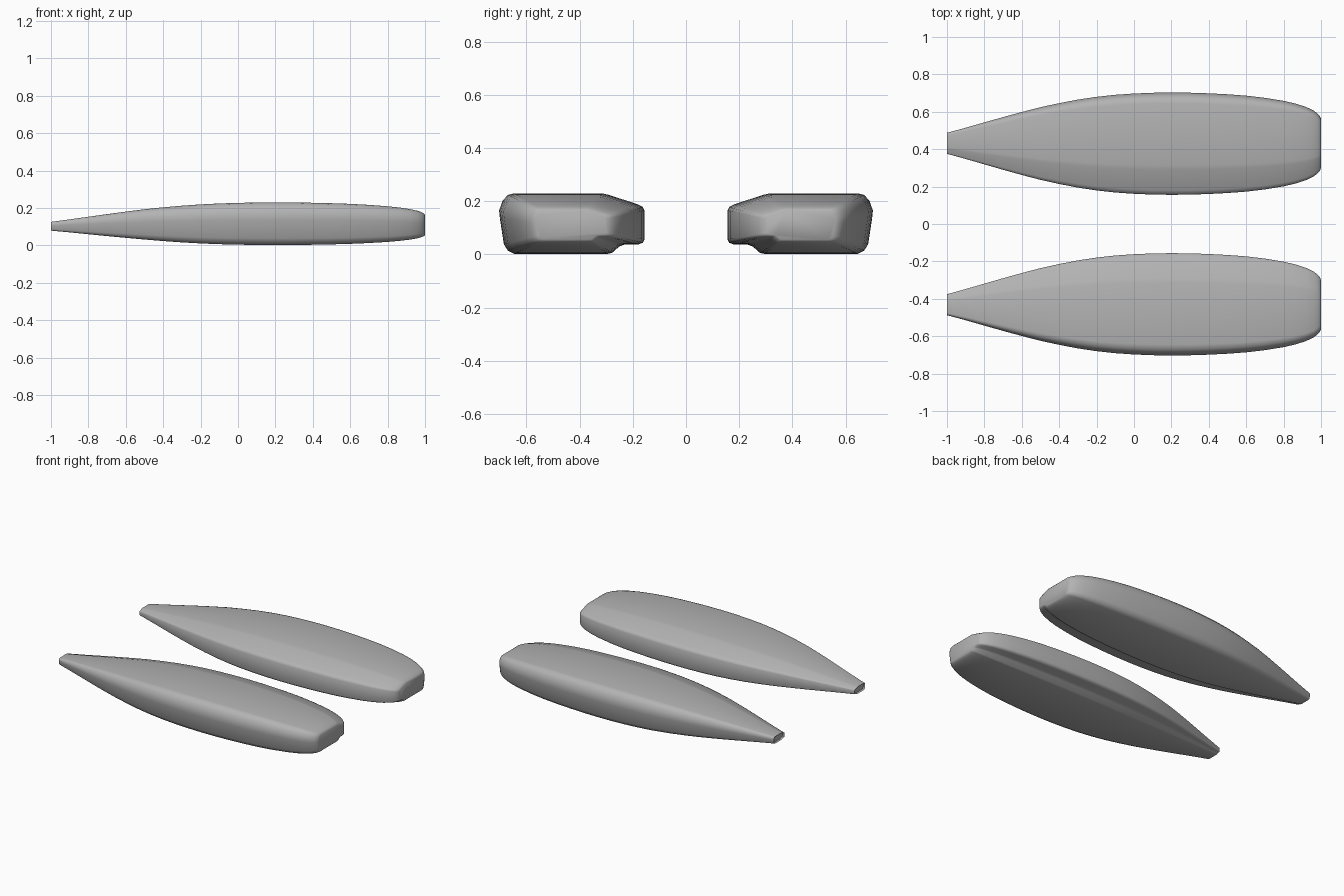
import bpy, bmesh, math

if "Cube" in bpy.data.objects:
    bpy.data.objects.remove(bpy.data.objects["Cube"])

# Cross-section at the widest station (y, z)
SECTION = [(0.156, 0.165), (0.162, 0.178), (0.180, 0.188), (0.29, 0.224), (0.315, 0.230),
           (0.645, 0.230), (0.670, 0.224), (0.690, 0.202), (0.703, 0.165), (0.700, 0.135),
           (0.685, 0.038), (0.670, 0.014), (0.645, 0.002), (0.295, 0.002), (0.278, 0.006),
           (0.252, 0.029), (0.232, 0.037), (0.178, 0.038), (0.162, 0.044), (0.156, 0.056)]
CY = 0.432

# Stations along the length (x, scale of the section)
STATIONS = [(-1, 0.205), (-0.9, 0.305), (-0.8, 0.41), (-0.7, 0.515), (-0.6, 0.615), (-0.5, 0.71),
            (-0.4, 0.79), (-0.3, 0.86), (-0.2, 0.915), (-0.1, 0.955), (0, 0.98), (0.1, 0.995),
            (0.2, 1), (0.3, 0.996), (0.4, 0.984), (0.5, 0.965), (0.6, 0.938), (0.7, 0.895),
            (0.8, 0.835), (0.86, 0.785), (0.92, 0.715), (0.96, 0.645), (0.98, 0.59),
            (0.993, 0.54), (1, 0.48)]

grey = bpy.data.materials.new("dark_grey")
grey.diffuse_color = (0.45, 0.45, 0.45, 1)
grey.use_nodes = True
grey.node_tree.nodes["Principled BSDF"].inputs["Base Color"].default_value = grey.diffuse_color


def make_pod(name, side):
    bm = bmesh.new()
    rings = []
    for x, s in STATIONS:
        cz = 0.104 if x > -0.5 else 0.104 + 0.008 * (x + 0.5)
        rings.append([bm.verts.new((x, side * (CY + (y - CY) * s), cz + (z - 0.104) * s))
                      for y, z in SECTION])
    n = len(SECTION)
    for a, b in zip(rings, rings[1:]):
        for i in range(n):
            j = (i + 1) % n
            bm.faces.new((a[i], a[j], b[j], b[i]))
    # closed nose and slightly recessed tail cap
    bm.faces.new(rings[-1])
    tail = bm.faces.new(rings[0])
    bmesh.ops.recalc_face_normals(bm, faces=bm.faces)
    bmesh.ops.inset_region(bm, faces=[tail], thickness=0.004, depth=0)
    bmesh.ops.translate(bm, verts=tail.verts, vec=(0.01, 0, 0))
    me = bpy.data.meshes.new(name)
    bm.to_mesh(me)
    bm.free()
    me.materials.append(grey)
    ob = bpy.data.objects.new(name, me)
    bpy.context.collection.objects.link(ob)
    bpy.ops.object.select_all(action='DESELECT')
    ob.select_set(True)
    bpy.context.view_layer.objects.active = ob
    bpy.ops.object.shade_smooth_by_angle(angle=math.radians(60))


# Two mirrored pods
make_pod("pod_back", 1)
make_pod("pod_front", -1)
